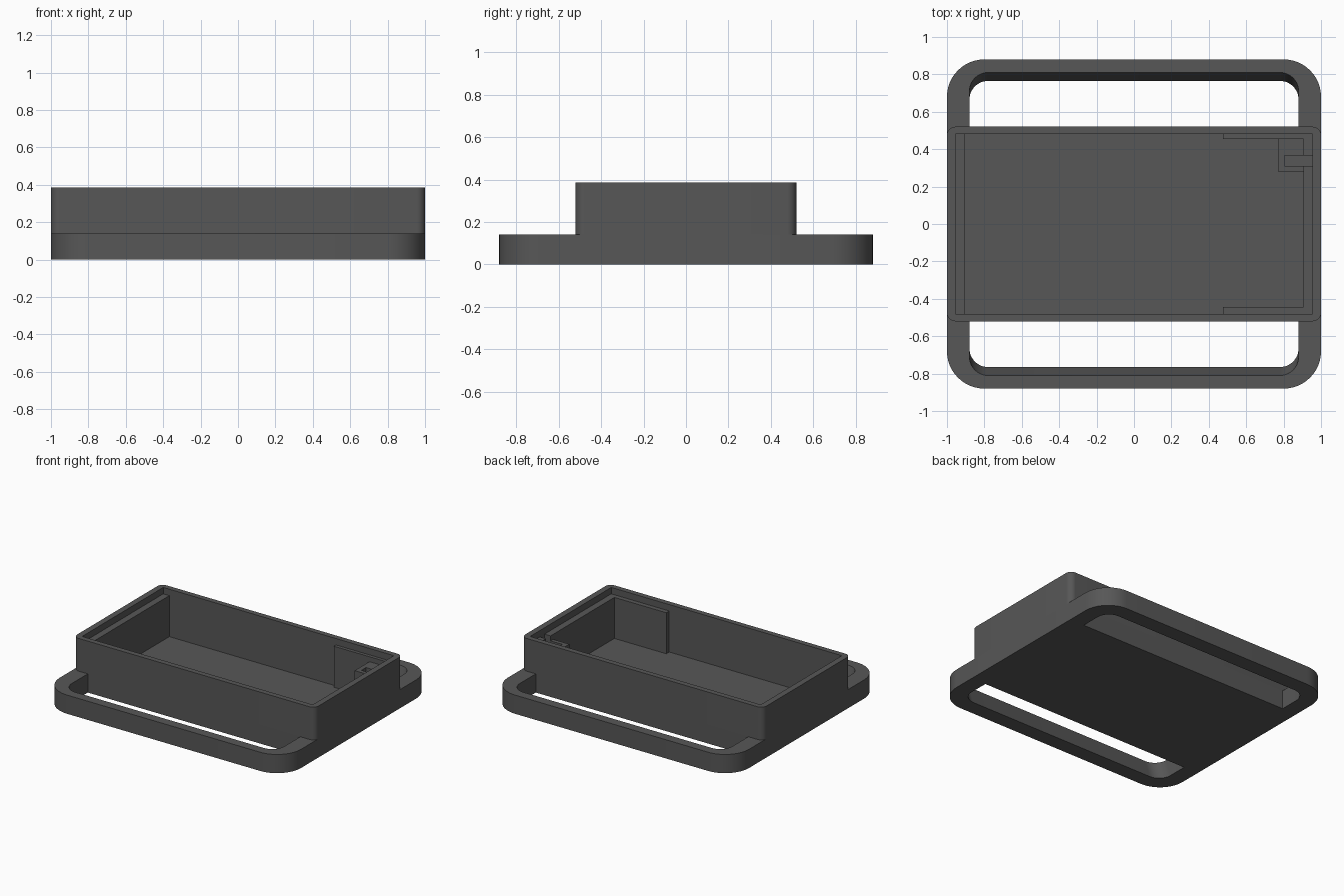
import bpy, bmesh, math

if "Cube" in bpy.data.objects:
    bpy.data.objects.remove(bpy.data.objects["Cube"])

mat = bpy.data.materials.new("dark_grey")
mat.diffuse_color = (0.095, 0.095, 0.095, 1)
mat.use_nodes = True
mat.node_tree.nodes["Principled BSDF"].inputs["Base Color"].default_value = mat.diffuse_color


def loft(name, bottom, top, z0, z1):
    """Solid between two matching outlines (counter-clockwise)."""
    bm = bmesh.new()
    a = [bm.verts.new((x, y, z0)) for x, y in bottom]
    b = [bm.verts.new((x, y, z1)) for x, y in top]
    bm.faces.new(a[::-1])
    bm.faces.new(b)
    n = len(a)
    for i in range(n):
        j = (i + 1) % n
        bm.faces.new((a[i], a[j], b[j], b[i]))
    bmesh.ops.recalc_face_normals(bm, faces=bm.faces[:])
    me = bpy.data.meshes.new(name)
    bm.to_mesh(me)
    bm.free()
    me.materials.append(mat)
    ob = bpy.data.objects.new(name, me)
    bpy.context.collection.objects.link(ob)
    return ob


def arc(cx, cy, r, start, n=12):
    return [(cx + r * math.cos(t), cy + r * math.sin(t))
            for t in (start + math.pi / 2 * i / n for i in range(n + 1))]


def rounded_rect(hx, hy, r):
    pts = []
    for k, (sx, sy) in enumerate(((1, 1), (-1, 1), (-1, -1), (1, -1))):
        pts += arc(sx * (hx - r), sy * (hy - r), r, k * math.pi / 2)
    return pts


def rect(x0, x1, y0, y1):
    return [(x0, y0), (x1, y0), (x1, y1), (x0, y1)]


def cut(ob, cutters):
    bpy.context.view_layer.objects.active = ob
    for c in cutters:
        m = ob.modifiers.new("cut", 'BOOLEAN')
        m.operation = 'DIFFERENCE'
        m.solver = 'EXACT'
        m.object = c
        bpy.ops.object.modifier_apply(modifier=m.name)


# main parts
base = loft("strap_base", rounded_rect(1, 0.88, 0.2), rounded_rect(1, 0.88, 0.2), 0, 0.14)
wall = rounded_rect(1, 0.52, 0.045)
box = loft("box_wall", wall, wall, 0.14, 0.385)
block = rect(0.77, 0.905, 0.28, 0.455)
bracket = loft("corner_bracket", block, block, 0.03, 0.30)


# strap slots: outer wall leans outward towards the top
def slot_outline(outer, s):
    p = [(-0.88, 0.52), (0.88, 0.52)]
    p += arc(0.78, outer - 0.1, 0.1, 0) + arc(-0.78, outer - 0.1, 0.1, math.pi / 2)
    return [(s * x, s * y) for x, y in p]


slots = []
for s in (1, -1):
    slope = 0.045 / 0.14
    slots.append(loft("slot_cutter", slot_outline(0.765 - 0.05 * slope, s),
                      slot_outline(0.81 + 0.05 * slope, s), -0.05, 0.19))

# cavity: lid recess above, pocket with thicker walls at the right end below
recess = rect(-0.955, 0.955, -0.48, 0.48)
lid_cutter = loft("lid_cutter", recess, recess, 0.337, 0.5)
pocket = [(-0.905, -0.48), (0.475, -0.48), (0.475, -0.445), (0.905, -0.445),
          (0.905, 0.455), (0.475, 0.455), (0.475, 0.48), (-0.905, 0.48)]
pocket_cutter = loft("pocket_cutter", pocket, pocket, 0.03, 0.45)
notch = rect(0.805, 0.955, 0.31, 0.365)
notch_cutter = loft("notch_cutter", notch, notch, 0.2, 0.45)

cut(base, slots + [pocket_cutter])
cut(box, [lid_cutter, pocket_cutter, notch_cutter])
cut(bracket, [notch_cutter])

for c in slots + [lid_cutter, pocket_cutter, notch_cutter]:
    bpy.data.objects.remove(c)

# smooth rounded corners, keep edges sharp
bpy.ops.object.select_all(action='DESELECT')
for ob in (base, box, bracket):
    ob.select_set(True)
bpy.context.view_layer.objects.active = base
bpy.ops.object.shade_smooth_by_angle(angle=math.radians(30))
